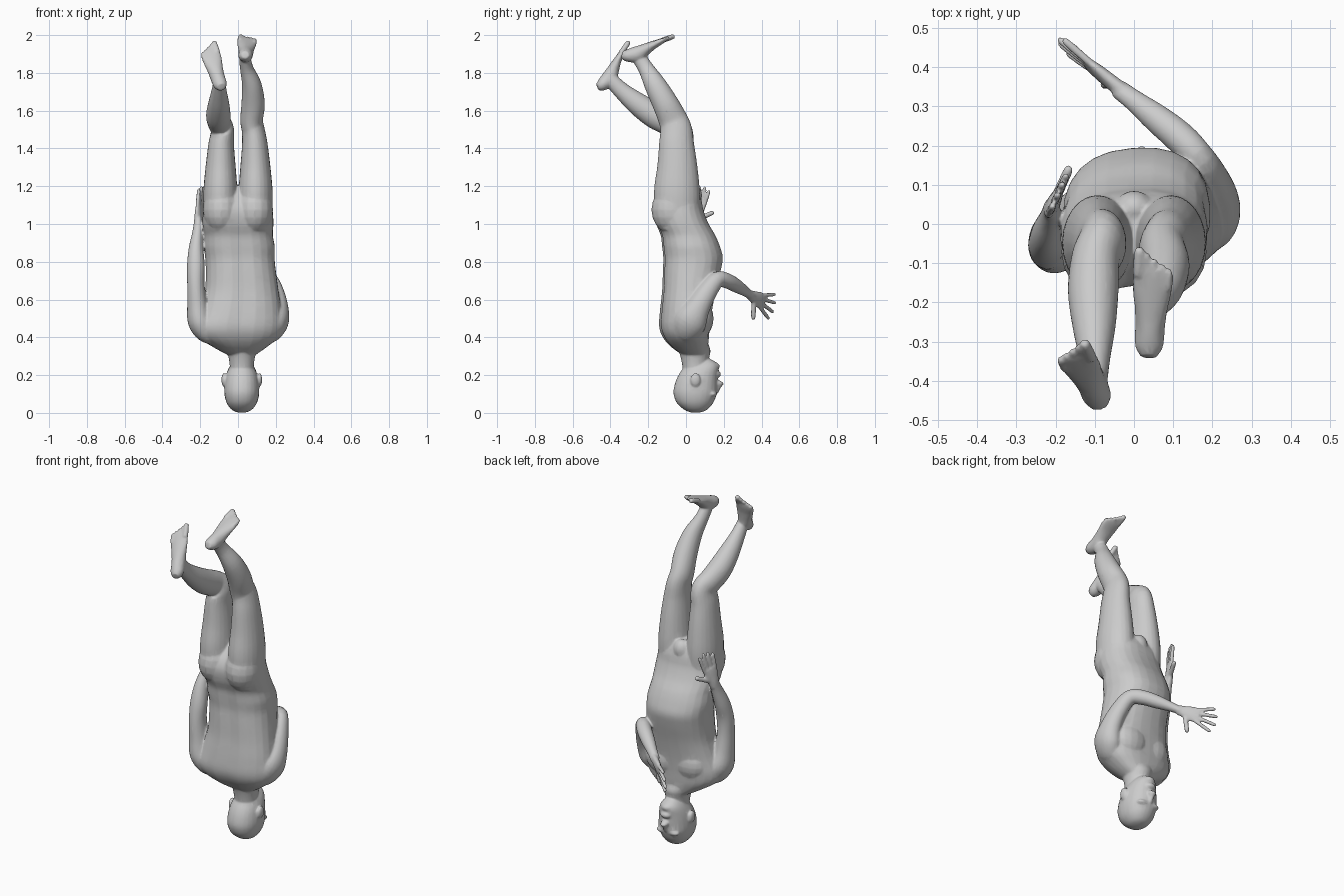
import bpy, bmesh, math
from mathutils import Vector, Matrix

bm = bmesh.new()
X, Y, Z = Vector((1, 0, 0)), Vector((0, 1, 0)), Vector((0, 0, 1))
SIDES = 24


def smooth_path(st, steps=4):
    """Catmull-Rom through stations (x, y, z, half width, half depth)."""
    out = []
    for i in range(len(st) - 1):
        p = [st[max(i - 1, 0)], st[i], st[i + 1], st[min(i + 2, len(st) - 1)]]
        for k in range(steps):
            t = k / steps
            out.append([0.5 * (2 * b + (c - a) * t + (2 * a - 5 * b + 4 * c - d) * t * t
                               + (3 * b - a - 3 * c + d) * t ** 3) for a, b, c, d in zip(*p)])
    return out + [list(st[-1])]


def loft(st, side=X, level=False, power=2.0, groove=0.0):
    """Closed tube with elliptical rings; level keeps the rings horizontal."""
    st = smooth_path(st)
    pts = [Vector(s[:3]) for s in st]
    rings = []
    for i, s in enumerate(st):
        t = Z if level else (pts[min(i + 1, len(pts) - 1)] - pts[max(i - 1, 0)]).normalized()
        u = (side - t * side.dot(t)).normalized()
        v = t.cross(u)
        ring = []
        for k in range(SIDES):
            a = math.tau * k / SIDES
            c, n = math.cos(a), math.sin(a)
            c, n = [math.copysign(abs(q) ** (2 / power), q) for q in (c, n)]
            dip = 1 - groove * math.exp(-(c / 0.2) ** 2) if n < 0 else 1
            ring.append(bm.verts.new(pts[i] + u * c * s[3] + v * n * s[4] * dip))
        rings.append(ring)
    for r, q in zip(rings, rings[1:]):
        for k in range(SIDES):
            j = (k + 1) % SIDES
            bm.faces.new((r[k], r[j], q[j], q[k]))
    bm.faces.new(rings[0][::-1])
    bm.faces.new(rings[-1])


def ball(c, r):
    m = Matrix.Translation(c) @ Matrix.Diagonal((*r, 1))
    bmesh.ops.create_uvsphere(bm, u_segments=16, v_segments=10, radius=1, matrix=m)


def digit(a, b, r):
    """Finger or toe: a tapering rod with a round tip."""
    side = X if abs((b - a).normalized().x) < 0.8 else Y
    loft([(*a, r, r), (*a.lerp(b, 0.5), r, r), (*a.lerp(b, 0.9), r * 0.9, r * 0.9),
          (*b, r * 0.45, r * 0.45)], side)


def hand(wrist, f, s, spread, thumb_out):
    f = Vector(f).normalized()
    s = Vector(s)
    s = (s - f * s.dot(f)).normalized()
    w = Vector(wrist)
    loft([(*(w + f * d), a, b) for d, a, b in
          ((-0.02, 0.027, 0.02), (0.02, 0.034, 0.019), (0.06, 0.043, 0.017), (0.1, 0.041, 0.013))], s)
    for k, ln in enumerate((0.088, 0.1, 0.094, 0.074)):
        o = 1.5 - k
        a = w + f * 0.085 + s * o * 0.022
        digit(a, a + (f + s * o * spread).normalized() * (ln + 0.02), 0.0105)
    a = w + f * 0.025 + s * 0.02
    digit(a, a + (f * 0.6 + s * thumb_out).normalized() * 0.1, 0.013)


def foot(heel, toe, sole, inner):
    h = Vector(heel)
    f = (Vector(toe) - h).normalized()
    n = Vector(sole)
    n = (n - f * n.dot(f)).normalized()
    w = f.cross(n)
    w = w if w.x * inner > 0 else -w
    loft([(*(h + f * d - n * t * 0.5), a, t * 0.5) for d, a, t in
          ((0, 0.02, 0.04), (0.025, 0.036, 0.066), (0.075, 0.038, 0.084), (0.125, 0.042, 0.064),
           (0.175, 0.05, 0.044), (0.215, 0.052, 0.033), (0.24, 0.046, 0.024))], w)
    for k in range(5):
        a = h + f * (0.218 - 0.008 * k) + w * (0.038 - 0.0195 * k) - n * 0.013
        digit(a, a + f * (0.076 - 0.006 * k) + n * 0.002, 0.0145 if k == 0 else 0.0105)


# torso, slightly turned at the shoulders: z, centre x, half width, back y, belly y
torso = [(0.31, 0.018, 0.08, -0.025, 0.11), (0.35, 0.01, 0.145, -0.08, 0.115), (0.40, 0.003, 0.212, -0.122, 0.12),
         (0.46, 0.003, 0.232, -0.142, 0.125), (0.55, 0.015, 0.215, -0.137, 0.138), (0.65, 0.02, 0.195, -0.127, 0.158),
         (0.75, 0.015, 0.186, -0.124, 0.183), (0.82, 0.01, 0.184, -0.122, 0.195), (0.88, 0.007, 0.188, -0.128, 0.18),
         (0.94, 0.003, 0.182, -0.135, 0.155), (1.0, 0, 0.188, -0.158, 0.12), (1.07, 0, 0.184, -0.165, 0.092),
         (1.13, 0, 0.165, -0.14, 0.08), (1.2, 0, 0.08, -0.08, 0.05)]
loft([(c, (b + f) / 2, z, w, (f - b) / 2) for z, c, w, b, f in torso],
     Vector((1, 0.08, 0)), level=True, power=2.35, groove=0.07)

# chest, buttocks and groin
for s in (-1, 1):
    ball((0.015 + s * 0.08, 0.068 + s * 0.008, 0.5), (0.11, 0.07, 0.1))
    ball((s * 0.088, -0.07, 1.075), (0.098, 0.113, 0.13))
ball((0, 0.04, 1.15), (0.05, 0.045, 0.06))

# neck and head with face and ears
loft([(0.02, 0.05, 0.18, 0.06, 0.06), (0.02, 0.047, 0.27, 0.066, 0.07), (0.018, 0.045, 0.33, 0.08, 0.085),
      (0.01, 0.02, 0.38, 0.11, 0.09)], level=True)
head = [(0.001, 0.015, 0.032, 0.068), (0.014, 0.05, -0.005, 0.108), (0.05, 0.079, -0.047, 0.142),
        (0.10, 0.092, -0.066, 0.163), (0.15, 0.091, -0.06, 0.166), (0.20, 0.083, -0.04, 0.168),
        (0.24, 0.068, -0.01, 0.173), (0.265, 0.05, 0.03, 0.162), (0.285, 0.03, 0.05, 0.13)]
loft([(0.02, (b + f) / 2, z, w, (f - b) / 2) for z, w, b, f in head], level=True, power=2.15)
loft([(0.02, 0.155, 0.105, 0.012, 0.015), (0.02, 0.166, 0.135, 0.014, 0.02),
      (0.02, 0.174, 0.156, 0.022, 0.026), (0.02, 0.163, 0.172, 0.016, 0.014)], level=True)
ball((0.02, 0.158, 0.205), (0.034, 0.028, 0.02))
ball((0.02, 0.145, 0.246), (0.034, 0.034, 0.024))
for s in (-1, 1):
    ball((0.02 + s * 0.036, 0.14, 0.1), (0.036, 0.024, 0.016))
    ball((0.02 + s * 0.094, 0.05, 0.175), (0.014, 0.027, 0.036))

# legs: shared thigh, then each lower leg bends back by its own amount
shins = {1: [(0.072, -0.068, 1.55, 0.06, 0.077), (0.08, -0.108, 1.635, 0.062, 0.069),
             (0.073, -0.162, 1.735, 0.052, 0.058), (0.047, -0.21, 1.82, 0.036, 0.042),
             (0.037, -0.245, 1.875, 0.031, 0.038), (0.035, -0.265, 1.91, 0.027, 0.03)],
         -1: [(-0.098, -0.085, 1.535, 0.061, 0.072), (-0.104, -0.165, 1.575, 0.065, 0.07),
              (-0.102, -0.255, 1.635, 0.056, 0.06), (-0.1, -0.34, 1.705, 0.04, 0.045),
              (-0.098, -0.395, 1.76, 0.031, 0.038), (-0.096, -0.425, 1.785, 0.026, 0.03)]}
for s in (-1, 1):
    thigh = [(0.09, -0.035, 0.98, 0.08, 0.1), (0.093, -0.046, 1.08, 0.088, 0.118),
             (0.093, -0.048, 1.18, 0.09, 0.121), (0.092, -0.046, 1.3, 0.08, 0.107),
             (0.089, -0.05, 1.42, 0.068, 0.093), (0.081, -0.052, 1.495, 0.061, 0.085)]
    loft([(s * x, y, z, a, b) for x, y, z, a, b in thigh] + shins[s])
foot((0.037, -0.345, 1.916), (0.052, -0.075, 2.002), (0, -0.3, 1), -1)
foot((-0.088, -0.484, 1.738), (-0.165, -0.315, 1.965), (0, -1, 0.6), 1)

# straight arm, hand against the hip
loft([(-0.13, -0.025, 0.42, 0.05, 0.06), (-0.17, -0.035, 0.435, 0.06, 0.075), (-0.203, -0.045, 0.49, 0.064, 0.082),
      (-0.216, -0.055, 0.58, 0.053, 0.064), (-0.223, -0.06, 0.68, 0.046, 0.054), (-0.223, -0.05, 0.78, 0.047, 0.048),
      (-0.222, -0.022, 0.87, 0.039, 0.046), (-0.213, 0.015, 0.96, 0.028, 0.035), (-0.21, 0.042, 1.03, 0.021, 0.027)])
hand((-0.212, 0.04, 1.005), (0.12, 0.24, 0.97), (0.4, 0.9, -0.2), 0.06, 0.75)

# bent arm, forearm crossing in front of the chest
loft([(0.13, -0.005, 0.42, 0.05, 0.06), (0.172, 0.0, 0.435, 0.06, 0.078), (0.206, 0.025, 0.49, 0.064, 0.087),
      (0.213, 0.065, 0.56, 0.053, 0.064), (0.198, 0.112, 0.64, 0.045, 0.052), (0.167, 0.167, 0.706, 0.04, 0.043),
      (0.118, 0.22, 0.698, 0.041, 0.04), (0.06, 0.268, 0.672, 0.037, 0.036), (0, 0.315, 0.642, 0.028, 0.026),
      (-0.04, 0.345, 0.62, 0.026, 0.021)])
hand((-0.043, 0.35, 0.618), (-0.155, 0.123, -0.063), (-0.1, -0.1, -1), 0.24, 1.3)

# fuse all parts into one skin
bmesh.ops.recalc_face_normals(bm, faces=bm.faces)
mesh = bpy.data.meshes.new("human_body")
bm.to_mesh(mesh)
bm.free()
body = bpy.data.objects.new("human_body", mesh)
bpy.context.collection.objects.link(body)
fuse = body.modifiers.new("fuse", 'REMESH')
fuse.mode = 'VOXEL'
fuse.voxel_size = 0.0055
fuse.use_smooth_shade = True
soften = body.modifiers.new("soften", 'SMOOTH')
soften.factor = 0.5
soften.iterations = 5
thin = body.modifiers.new("thin", 'DECIMATE')
thin.ratio = 0.15
